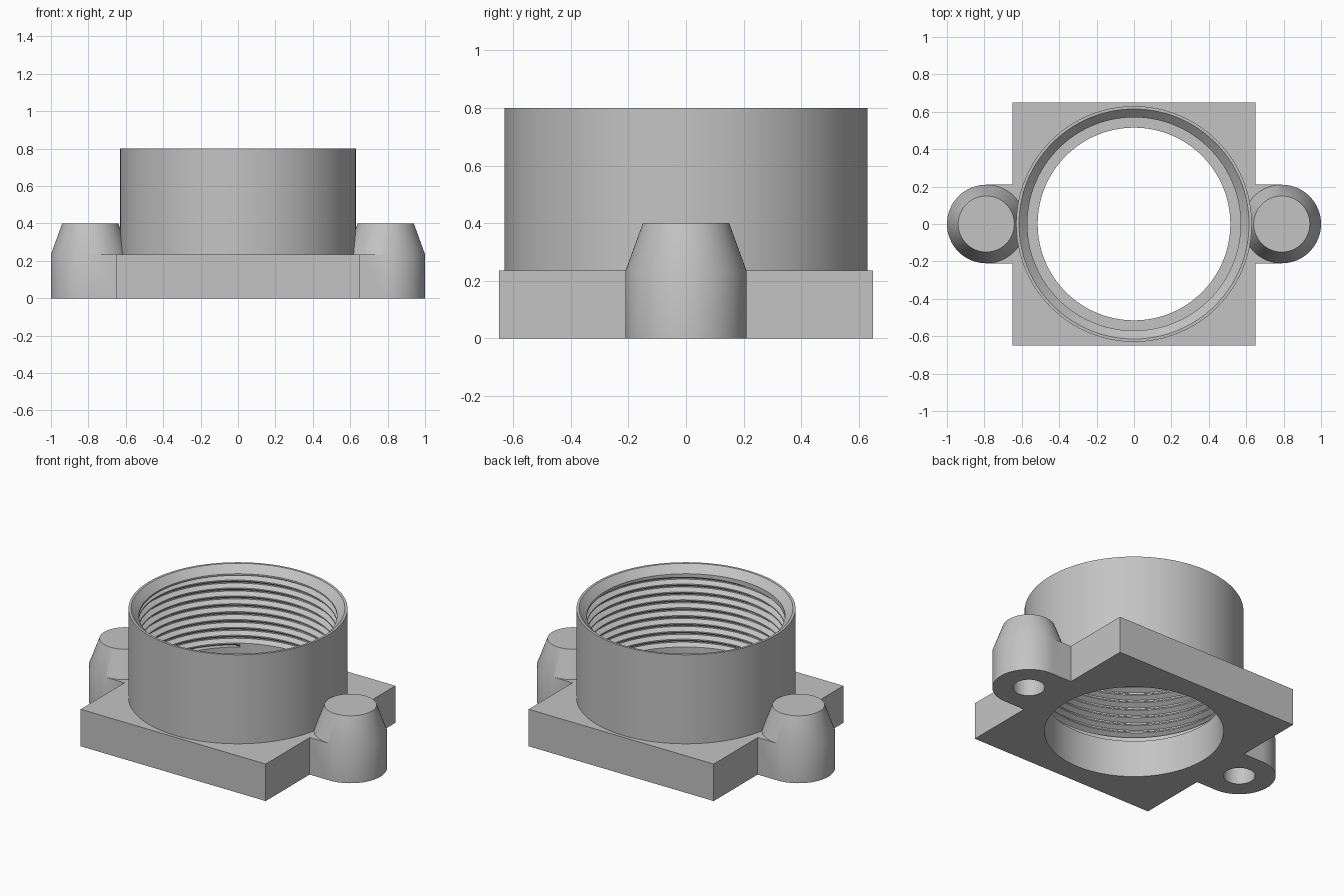
import bpy
import bmesh
from math import sin, cos, tau, radians

if "Cube" in bpy.data.objects:
    bpy.data.objects.remove(bpy.data.objects["Cube"])

PLATE_HALF, PLATE_TOP = 0.65, 0.235
LUG_X, LUG_R = 0.79, 0.21
BORE_R, CREST_R, ROOT_R = 0.515, 0.57, 0.598

grey = bpy.data.materials.new("plain grey")
grey.use_nodes = True
colour = (0.55, 0.55, 0.55, 1)
grey.diffuse_color = colour
grey.node_tree.nodes["Principled BSDF"].inputs["Base Color"].default_value = colour


def make_object(name, bm):
    bmesh.ops.recalc_face_normals(bm, faces=bm.faces)
    mesh = bpy.data.meshes.new(name)
    bm.to_mesh(mesh)
    bm.free()
    mesh.materials.append(grey)
    obj = bpy.data.objects.new(name, mesh)
    bpy.context.collection.objects.link(obj)
    return obj


def box(name, size, centre):
    bm = bmesh.new()
    bmesh.ops.create_cube(bm, size=1)
    bmesh.ops.scale(bm, vec=size, verts=bm.verts)
    bmesh.ops.translate(bm, vec=centre, verts=bm.verts)
    return make_object(name, bm)


def sweep(name, profile_at, n, x=0):
    """Turn a profile of (radius, height) points, which may vary with the angle."""
    bm = bmesh.new()
    columns = []
    for i in range(n + 1):
        a = tau * i / n
        columns.append([bm.verts.new((x + r * cos(a), r * sin(a), z))
                        for r, z in profile_at(i / n)])
    for c, d in zip(columns, columns[1:]):
        for k in range(len(c) - 1):
            bm.faces.new((c[k], d[k], d[k + 1], c[k + 1]))
    bmesh.ops.remove_doubles(bm, verts=bm.verts, dist=1e-5)
    return make_object(name, bm)


def combine(target, other, operation):
    mod = target.modifiers.new(operation.lower(), 'BOOLEAN')
    mod.operation, mod.solver, mod.object = operation, 'EXACT', other
    bpy.context.view_layer.objects.active = target
    bpy.ops.object.modifier_apply(modifier=mod.name)
    bpy.data.objects.remove(other)


def shade(obj):
    bpy.ops.object.select_all(action='DESELECT')
    obj.select_set(True)
    bpy.context.view_layer.objects.active = obj
    bpy.ops.object.shade_smooth_by_angle(angle=radians(25))


# Square base plate with a tapered lug on each side
base = box("base_plate", (2 * PLATE_HALF, 2 * PLATE_HALF, PLATE_TOP), (0, 0, PLATE_TOP / 2))
lug_profile = [(0, 0), (LUG_R, 0), (LUG_R, PLATE_TOP), (0.15, 0.4), (0, 0.4)]
hole_profile = [(0, -0.1), (0.092, -0.1), (0.092, 0.3), (0, 0.3)]
bore_profile = [(0, -0.1), (BORE_R, -0.1), (BORE_R, 0.9), (0, 0.9)]
for side in (-1, 1):
    web = box("lug_web", (LUG_X - 0.6, 2 * LUG_R, PLATE_TOP),
              (side * (LUG_X + 0.6) / 2, 0, PLATE_TOP / 2))
    combine(base, web, 'UNION')
    combine(base, sweep("lug", lambda t: lug_profile, 64, side * LUG_X), 'UNION')
    combine(base, sweep("screw_hole", lambda t: hole_profile, 48, side * LUG_X), 'DIFFERENCE')
combine(base, sweep("bore", lambda t: bore_profile, 128), 'DIFFERENCE')
shade(base)

# Threaded collar: plain wall, helical thread, chamfered mouth, outer wall
PITCH, LOW, HIGH = 0.05, 0.29, 0.745
THREAD = [(0.0, CREST_R), (0.15, CREST_R), (0.5, ROOT_R), (0.65, ROOT_R)]


def collar_profile(t):
    points = [(CREST_R, PLATE_TOP), (CREST_R, LOW)]
    for turn in range(-2, 11):
        for offset, r in THREAD:
            z = LOW + (turn + offset + t) * PITCH
            if LOW < z < HIGH:
                points.append((r, z))
            else:
                points.append((CREST_R, min(max(z, LOW), HIGH)))
    points += [(CREST_R, HIGH), (CREST_R, 0.755), (0.615, 0.8), (0.63, 0.8),
               (0.63, PLATE_TOP), (CREST_R, PLATE_TOP)]
    return points


collar = sweep("threaded_collar", collar_profile, 128)
shade(collar)
